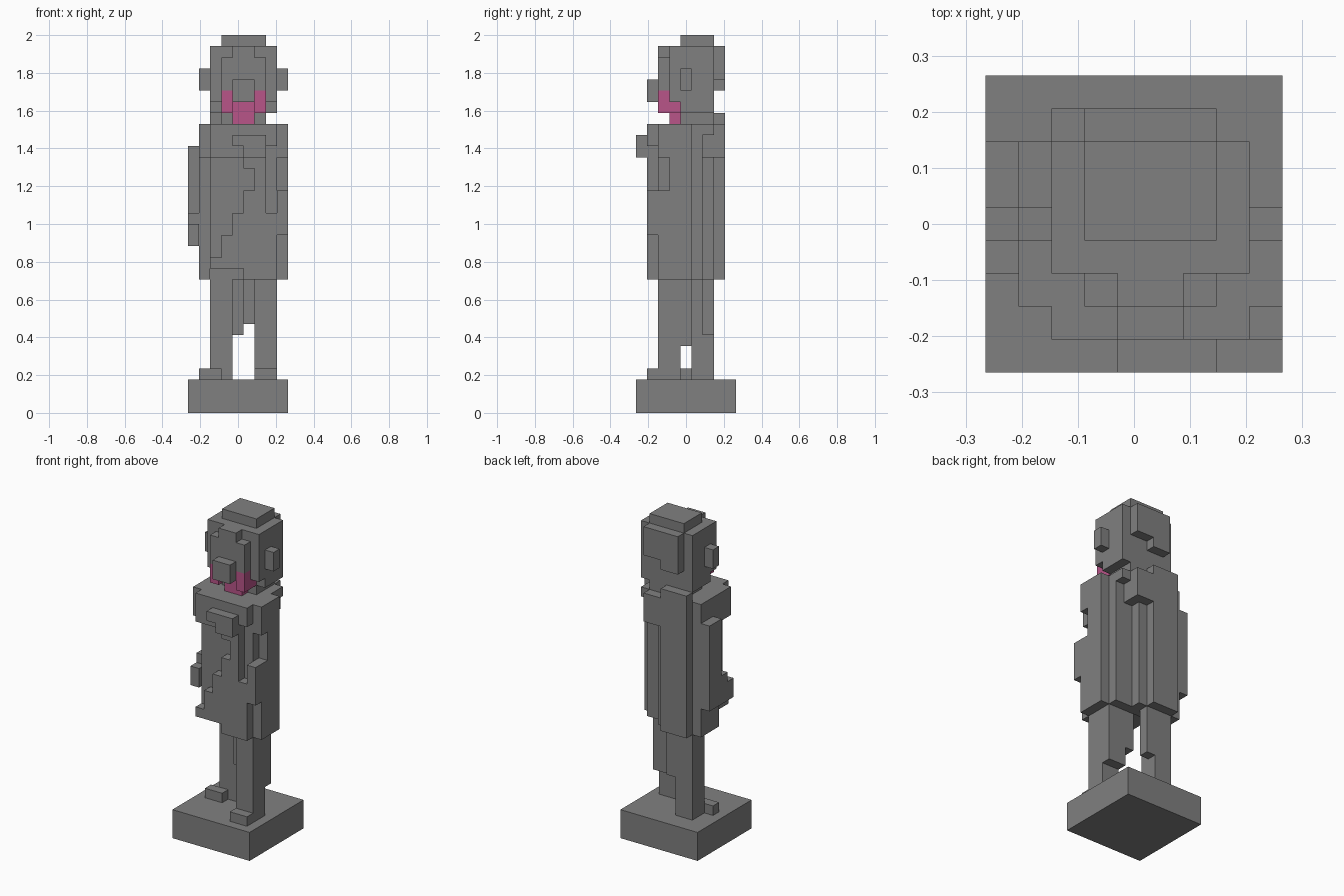
import bpy, bmesh, math
from itertools import product
from mathutils import Vector

if "Cube" in bpy.data.objects:
    bpy.data.objects.remove(bpy.data.objects["Cube"], do_unlink=True)

UNIT = 2 / 34            # the figure is built from cubes of this size
HALF = 9 / 2             # half the width of the base, in cubes


def material(name, colour):
    mat = bpy.data.materials.new(name)
    mat.use_nodes = True
    mat.diffuse_color = colour
    for node in mat.node_tree.nodes:
        if node.type == 'BSDF_PRINCIPLED':
            node.inputs["Base Color"].default_value = colour
    return mat


stone = material("stone grey", (0.216, 0.216, 0.216, 1))
pink = material("mouth pink", (0.48, 0.09, 0.25, 1))

parts = {}               # part name -> (cells, material)


def block(part, x, y, z, mat=stone):
    """Fill a range of cubes and add it to a part."""
    cells = parts.setdefault(part, (set(), mat))[0]
    cells.update(product(range(*x), range(*y), range(*z)))


def carve(part, x, y, z):
    parts[part][0].difference_update(product(range(*x), range(*y), range(*z)))


# Base
block("base", (0, 9), (0, 9), (0, 3))

# Legs and feet: the left leg steps forward
block("left_leg", (6, 8), (2, 4), (3, 12))
block("left_leg", (6, 8), (4, 5), (6, 12))
block("left_leg", (5, 6), (3, 5), (8, 12))
block("left_foot", (6, 8), (1, 2), (3, 4))
block("right_leg", (2, 4), (5, 7), (3, 13))
block("right_leg", (4, 5), (6, 7), (7, 13))
block("right_foot", (1, 3), (4, 5), (3, 4))

# Coat body, right flank, back panel
block("coat", (2, 7), (2, 7), (12, 26))
block("coat", (7, 8), (2, 6), (12, 26))
carve("coat", (2, 5), (2, 5), (12, 13))
block("coat", (1, 2), (4, 7), (12, 26))
block("coat", (2, 5), (7, 8), (12, 26))
carve("coat", (6, 7), (6, 7), (12, 25))

# Front flap with a stepped diagonal edge
for step, start in enumerate((2, 3, 4, 5, 6, 5)):
    bottom = 12 + 2 * step
    block("coat_flap", (start, 8), (1, 2), (bottom, bottom + 2))
carve("coat_flap", (2, 5), (1, 2), (12, 13))
carve("coat_flap", (7, 8), (1, 2), (18, 24))

# Left sleeve
block("left_sleeve", (8, 9), (2, 5), (12, 23))
block("left_sleeve", (8, 9), (1, 2), (16, 20))
carve("left_sleeve", (8, 9), (2, 3), (20, 23))

# Right arm and hand
block("right_arm", (0, 1), (5, 7), (15, 24))
block("right_hand", (0, 1), (4, 5), (15, 18))
block("right_hand", (0, 1), (3, 4), (15, 17))

# Collar around the shoulders
block("collar", (1, 8), (2, 7), (23, 26))
carve("collar", (7, 8), (6, 7), (23, 25))
block("collar", (8, 9), (2, 5), (23, 26))
block("collar", (2, 8), (1, 2), (24, 26))
block("collar", (2, 5), (1, 2), (23, 24))
block("collar", (2, 7), (7, 8), (23, 26))
block("collar", (2, 5), (7, 8), (26, 27))

# Clasp on the chest
block("clasp", (4, 7), (0, 1), (24, 25))
block("clasp", (5, 7), (0, 1), (23, 24))

# Head: neck, skull, face, nose, ears
block("neck", (3, 7), (4, 7), (26, 27))
block("head", (2, 8), (4, 7), (27, 28))
block("head", (2, 8), (3, 7), (28, 33))
block("head", (3, 7), (2, 3), (29, 32))
block("head", (4, 6), (2, 3), (28, 33))
block("head", (3, 7), (7, 8), (30, 33))
block("head", (3, 5), (7, 8), (29, 30))
block("crown", (3, 7), (4, 7), (33, 34))
block("nose", (4, 6), (1, 2), (28, 30))
block("left_ear", (8, 9), (4, 5), (29, 31))
block("right_ear", (1, 2), (4, 5), (29, 31))

# Mouth
block("mouth", (3, 7), (3, 4), (27, 28), pink)
block("mouth", (4, 6), (3, 4), (26, 27))
for corner in (3, 6):
    block("mouth", (corner, corner + 1), (2, 3), (27, 29))

# Skin every part with its outward faces only
filled = set().union(*(cells for cells, mat in parts.values()))


def skin(name, cells, mat):
    bm = bmesh.new()
    for cell in sorted(cells):
        for axis, sign in product(range(3), (-1, 1)):
            beside = list(cell)
            beside[axis] += sign
            if tuple(beside) in filled:
                continue
            normal = Vector([sign * (axis == a) for a in range(3)])
            side = Vector([float((axis + 1) % 3 == a) for a in range(3)])
            up = normal.cross(side)
            middle = Vector(cell) + Vector((0.5, 0.5, 0.5)) + normal / 2
            ring = [middle + (side * a + up * b) / 2
                    for a, b in ((-1, -1), (1, -1), (1, 1), (-1, 1))]
            offset = Vector((HALF, HALF, 0))
            bm.faces.new([bm.verts.new((p - offset) * UNIT) for p in ring])
    bmesh.ops.remove_doubles(bm, verts=bm.verts, dist=UNIT / 100)
    bmesh.ops.dissolve_limit(bm, angle_limit=math.radians(1),
                             verts=bm.verts, edges=bm.edges)
    mesh = bpy.data.meshes.new(name)
    bm.to_mesh(mesh)
    bm.free()
    mesh.materials.append(mat)
    bpy.context.collection.objects.link(bpy.data.objects.new(name, mesh))


for name, (cells, mat) in parts.items():
    skin(name, cells, mat)
